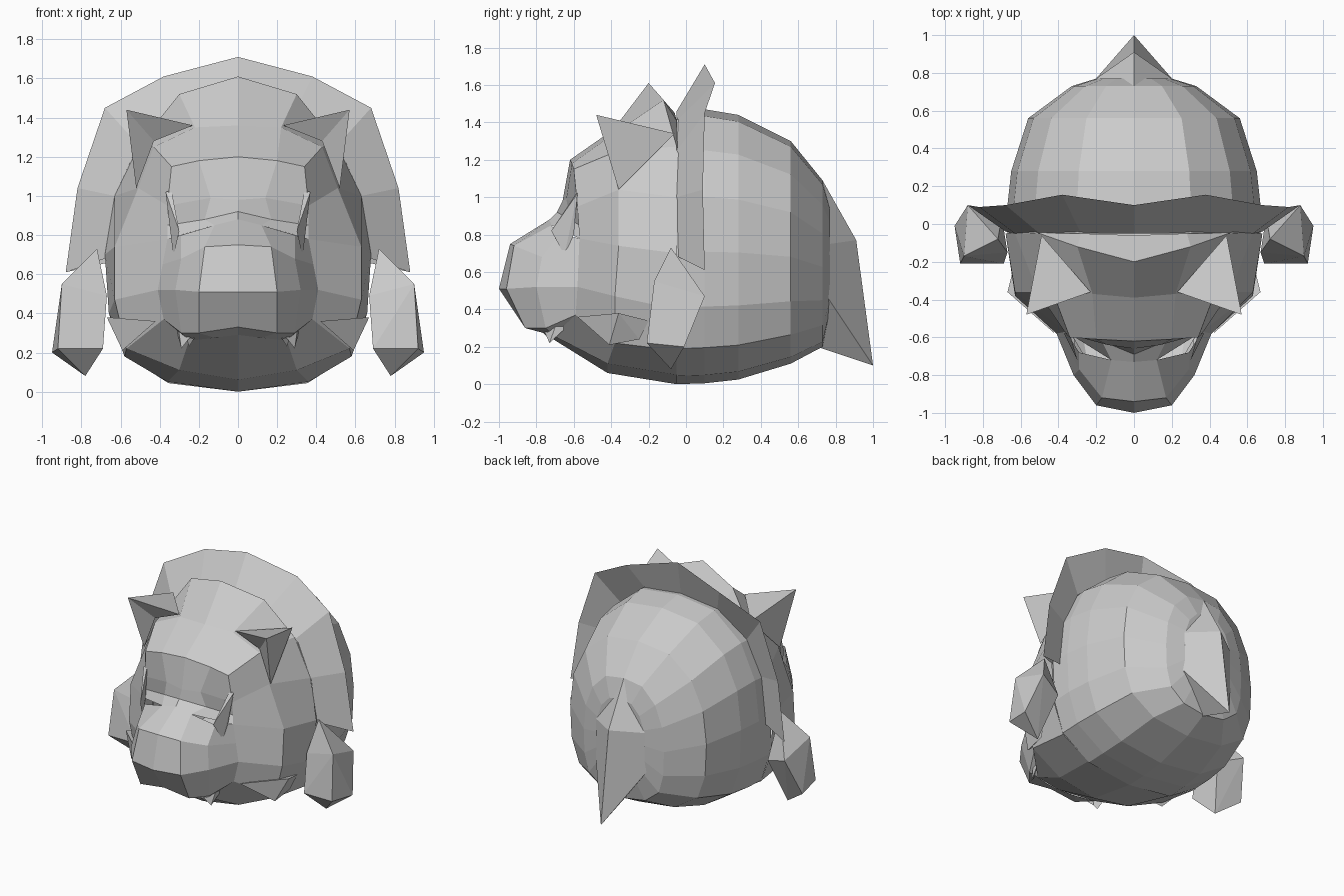
import bpy, bmesh


def finish(name, bm, mirror=True):
    bmesh.ops.remove_doubles(bm, verts=bm.verts, dist=0.0005)
    bmesh.ops.recalc_face_normals(bm, faces=bm.faces)
    me = bpy.data.meshes.new(name)
    bm.to_mesh(me)
    bm.free()
    ob = bpy.data.objects.new(name, me)
    bpy.context.collection.objects.link(ob)
    if mirror:
        mod = ob.modifiers.new("mirror", 'MIRROR')
        mod.use_clip = True
    return ob


def grid(name, rows, cap=False):
    """Quad skin between rows of points, mirrored across x."""
    bm = bmesh.new()
    vs = [[bm.verts.new(p) for p in r] for r in rows]
    for a, b in zip(vs, vs[1:]):
        for i in range(len(a) - 1):
            bm.faces.new((a[i], a[i + 1], b[i + 1], b[i]))
    if cap:
        bm.faces.new(vs[-1])
    return finish(name, bm)


def hull(name, pts):
    bm = bmesh.new()
    for p in pts:
        bm.verts.new(p)
    bmesh.ops.convex_hull(bm, input=bm.verts)
    bmesh.ops.delete(bm, geom=[v for v in bm.verts if not v.link_faces], context='VERTS')
    return finish(name, bm)


def poly(name, pts, faces):
    bm = bmesh.new()
    vs = [bm.verts.new(p) for p in pts]
    for f in faces:
        bm.faces.new([vs[i] for i in f])
    return finish(name, bm)


# rounded back of the head: one faceted profile, scaled along y
profile = [(0, 1), (.45, .975), (.78, .85), (.95, .68), (1, .48), (.98, .28), (.87, .13), (.53, .03), (0, 0)]
rings = [(-.05, .67, 0, 1.45), (.1, .67, .005, 1.47), (.28, .65, .025, 1.44),
         (.56, .56, .11, 1.30), (.73, .33, .2, 1.09), (.77, .2, .38, .95)]
grid("back_of_head", [[(x * w, y, lo + t * (hi - lo)) for x, t in profile]
                      for y, w, lo, hi in rings], cap=True)

# sides of the face and jaw, from the hood line to the front
grid("face_sides", [
    [(.5, -.05, 1.27), (.63, -.05, 1.0), (.68, -.05, .7),
     (.66, -.05, .4), (.58, -.05, .18), (.36, -.05, .05), (0, -.05, 0)],
    [(.43, -.36, 1.25), (.51, -.36, 1.04), (.63, -.36, .74),
     (.63, -.38, .47), (.57, -.38, .22), (.3, -.42, .11), (0, -.42, .06)],
    [(.34, -.6, 1.15), (.36, -.58, .95), (.36, -.57, .78),
     (.41, -.58, .52), (.38, -.59, .37), (.25, -.71, .26), (0, -.79, .29)],
])

# forehead rising to the crest
grid("forehead_crest", [
    [(0, -.62, 1.2), (.2, -.61, 1.18), (.34, -.6, 1.15)],
    [(0, -.39, 1.36), (.22, -.37, 1.35), (.43, -.36, 1.25)],
    [(0, -.2, 1.61), (.3, -.12, 1.52), (.5, -.05, 1.27)],
    [(0, -.06, 1.45), (.28, -.05, 1.41), (.5, -.04, 1.25)],
])

# brow and eye area down to the nose, with sunken eyes
grid("eye_area", [
    [(0, -.62, 1.2), (.2, -.61, 1.18), (.34, -.6, 1.15)],
    [(0, -.66, .98), (.14, -.64, .99), (.36, -.58, .95)],
    [(0, -.69, .92), (.17, -.62, .88), (.36, -.57, .85)],
    [(0, -.73, .88), (.12, -.72, .85), (.36, -.57, .78)],
])

# blunt muzzle
grid("muzzle", [
    [(0, -.73, .88), (.12, -.72, .85), (.29, -.68, .8), (.36, -.57, .78)],
    [(0, -.94, .75), (.17, -.92, .74), (.29, -.77, .68), (.385, -.575, .65)],
    [(0, -1, .51), (.2, -.96, .51), (.32, -.8, .52), (.41, -.58, .52)],
    [(0, -.87, .33), (.2, -.86, .30), (.29, -.75, .30), (.38, -.59, .37)],
    [(0, -.79, .29), (.12, -.76, .275), (.25, -.71, .26), (.38, -.59, .37)],
])

# flared hood rim, front face and underside
grid("hood_rim", [
    [(0, -.05, 1.46), (.28, -.05, 1.41), (.5, -.05, 1.25), (.63, -.05, 1.0), (.68, -.04, .68)],
    [(0, .1, 1.71), (.38, .155, 1.61), (.68, .1, 1.45), (.82, .09, 1.04), (.88, .1, .61)],
    [(0, .06, 1.46), (.3, .06, 1.43), (.52, .03, 1.25), (.63, .02, 1.0), (.66, .02, .66)],
])

# pointed brow horns with a hollow front
poly("brow_horn", [(.57, -.48, 1.44), (.23, -.36, 1.36), (.43, -.36, 1.28),
                   (.52, -.36, 1.04), (.49, -.06, 1.34)],
     [(0, 1, 2), (0, 2, 3), (0, 4, 1), (0, 3, 4)])

# hanging side lobes
hull("side_lobe", [(.72, -.08, .73), (.9, -.17, .55), (.67, -.15, .49), (.92, -.21, .22),
                   (.69, -.21, .22), (.88, .1, .47), (.95, -.01, .2), (.78, -.08, .08), (.7, .04, .4)])

# thin ridges beside the eyes
hull("eye_ridge", [(.34, -.58, 1.03), (.37, -.58, 1.02), (.30, -.72, .82),
                   (.34, -.6, .8), (.33, -.65, .69)])

# fangs and cheek tufts
hull("fang", [(.29, -.73, .22), (.31, -.68, .36), (.22, -.77, .31), (.32, -.6, .34)])
hull("lip_fang", [(.25, -.72, .23), (.2, -.8, .31), (.28, -.76, .33)])
hull("cheek_tuft", [(.67, -.36, .38), (.59, -.41, .21), (.6, -.25, .24),
                    (.63, -.2, .34), (.42, -.58, .36)])

# spike at the back
poly("back_spike", [(0, .91, .77), (.21, .76, .46), (0, .7, .2), (0, 1, .1),
                    (0, .73, 1.09), (.2, .77, .75)],
     [(0, 5, 1, 3), (1, 2, 3), (0, 4, 5)])
